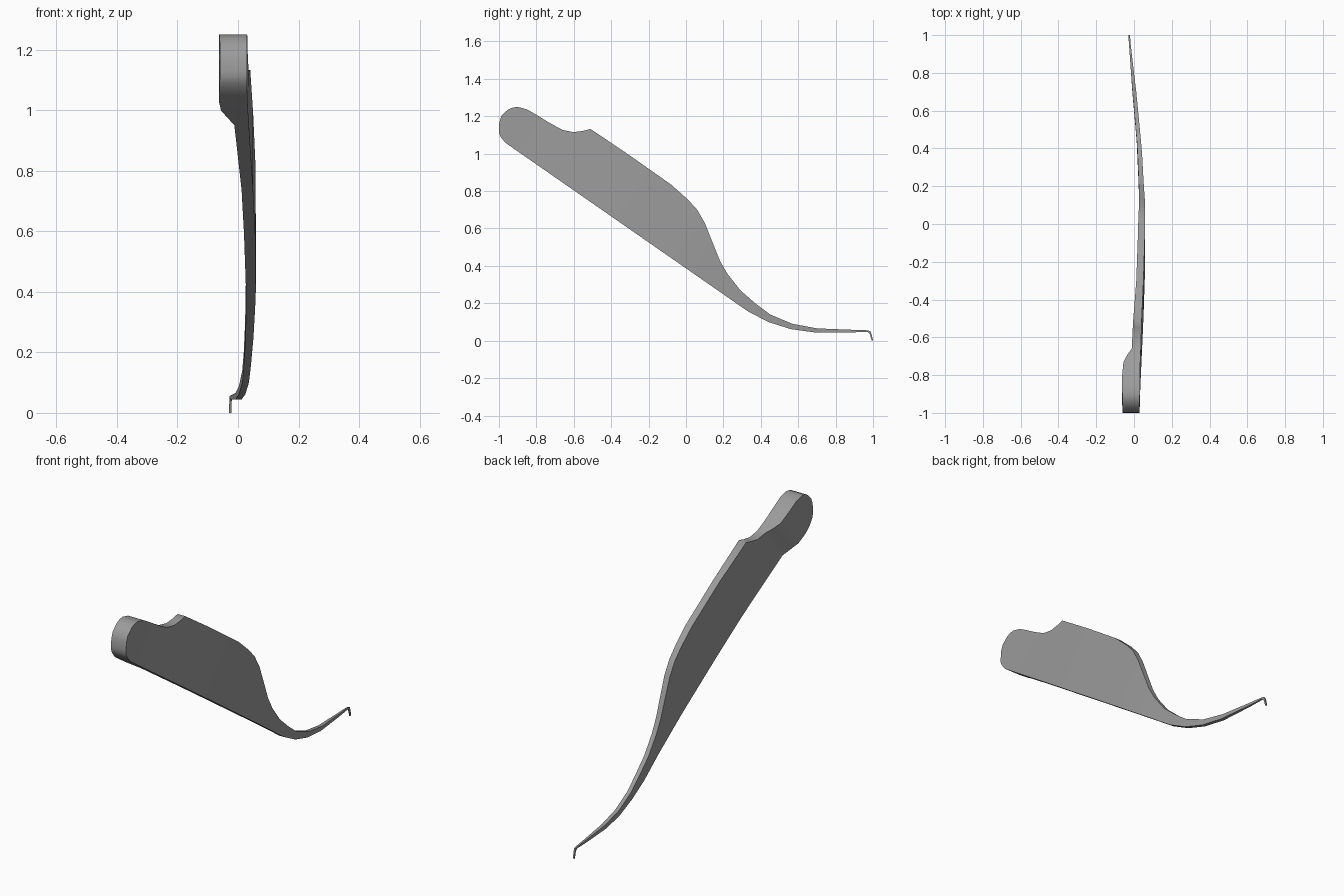
import bpy, bmesh, math

if "Cube" in bpy.data.objects:
    bpy.data.objects.remove(bpy.data.objects["Cube"])

# Cross-sections along the tool: (top y, top z, bottom y, bottom z)
butt = [(-.998, 1.17, -1, 1.13), (-.985, 1.205, -1, 1.112),
        (-.95, 1.237, -.993, 1.093), (-.925, 1.247, -.982, 1.078)]
# Body sections, whose bottom edge is a straight line: (top y, top z, bottom y)
body = [(-.9, 1.25, -.965), (-.85, 1.237, -.945), (-.8, 1.208, -.92),
        (-.73, 1.165, -.88), (-.69, 1.143, -.845), (-.66, 1.127, -.81),
        (-.6, 1.115, -.77), (-.55, 1.122, -.74), (-.51, 1.132, -.71),
        (-.3, .99, -.5), (-.08, .835, -.29), (.01, .755, -.18),
        (.06, .70, -.1), (.10, .63, -.02), (.14, .53, .06),
        (.18, .43, .13), (.22, .36, .2), (.29, .27, .26), (.37, .2, .33)]
# Thin neck and hooked tip
neck = [(.45, .14, .44, .10), (.57, .09, .56, .062), (.7, .066, .69, .044),
        (.87, .059, .87, .044), (.965, .056, .965, .047),
        (.985, .052, .974, .045), (.992, .035, .983, .034), (1, .003, .993, 0)]
# Sideways bow and thickness: (bottom y, left x, right x)
sides = [(-1, -.06, .03), (-.93, -.064, .031), (-.88, -.056, .033),
         (-.81, -.012, .036), (-.5, .012, .05), (-.29, .02, .057),
         (0, .027, .059), (.2, .025, .051), (.44, .014, .036),
         (.69, -.008, .012), (1, -.03, -.023)]


def side_x(y):
    for a, b in zip(sides, sides[1:]):
        if y <= b[0]:
            t = (y - a[0]) / (b[0] - a[0])
            return [a[i] + (b[i] - a[i]) * t for i in (1, 2)]
    return sides[-1][1:]


# Loft the lever through all sections
sections = butt + [(ty, tz, by, .387 - .695 * by) for ty, tz, by in body] + neck
bm = bmesh.new()
rings = []
for ty, tz, by, bz in sections:
    xl, xr = side_x(by)
    rings.append([bm.verts.new(p) for p in
                  ((xl, by, bz), (xr, by, bz), (xr, ty, tz), (xl, ty, tz))])
for a, b in zip(rings, rings[1:]):
    for i in range(4):
        j = (i + 1) % 4
        bm.faces.new((a[i], a[j], b[j], b[i]))
bm.faces.new(rings[0])
bm.faces.new(rings[-1])
bmesh.ops.recalc_face_normals(bm, faces=bm.faces)
mesh = bpy.data.meshes.new("lever")
bm.to_mesh(mesh)
bm.free()
lever = bpy.data.objects.new("lever", mesh)
bpy.context.collection.objects.link(lever)

# Dark grey metal
metal = bpy.data.materials.new("dark_grey_metal")
metal.diffuse_color = (.33, .33, .33, 1)
metal.use_nodes = True
metal.node_tree.nodes["Principled BSDF"].inputs["Base Color"].default_value = metal.diffuse_color
mesh.materials.append(metal)

bpy.context.view_layer.objects.active = lever
lever.select_set(True)
bpy.ops.object.shade_smooth_by_angle(angle=math.radians(50))
